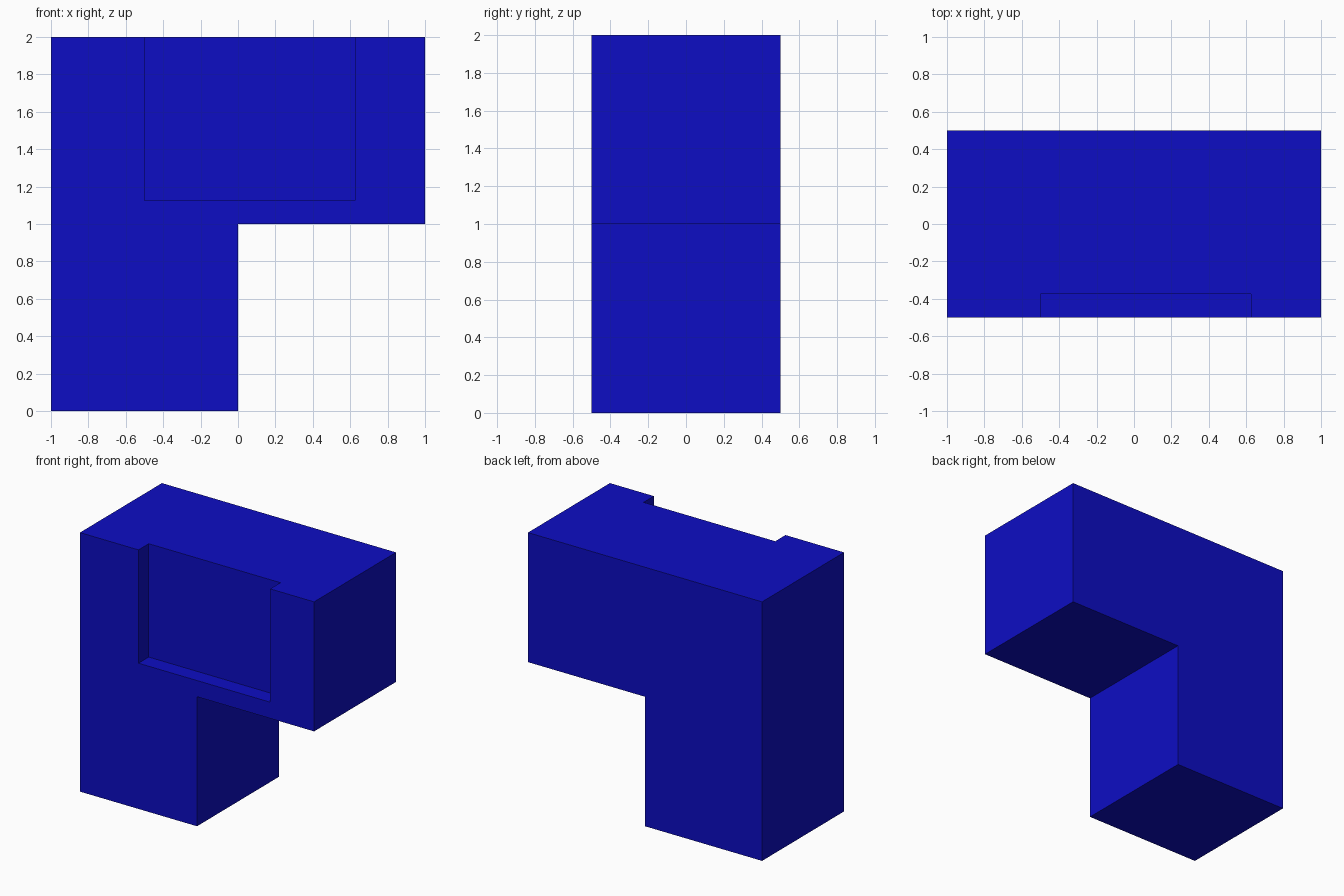
import bpy
import bmesh

cube = bpy.data.objects.get("Cube")
if cube:
    bpy.data.objects.remove(cube, do_unlink=True)

# Single flat colour
blue = bpy.data.materials.new("deep blue")
blue.use_nodes = True
colour = (0.004, 0.004, 0.55, 1.0)
blue.diffuse_color = colour
blue.node_tree.nodes["Principled BSDF"].inputs["Base Color"].default_value = colour


def prism(name, profile, y0, y1):
    """Extrude an (x, z) outline from y0 to y1."""
    bm = bmesh.new()
    face = bm.faces.new([bm.verts.new((x, y0, z)) for x, z in profile])
    ext = bmesh.ops.extrude_face_region(bm, geom=[face])
    verts = [v for v in ext["geom"] if isinstance(v, bmesh.types.BMVert)]
    bmesh.ops.translate(bm, verts=verts, vec=(0, y1 - y0, 0))
    bmesh.ops.recalc_face_normals(bm, faces=bm.faces)
    mesh = bpy.data.meshes.new(name)
    bm.to_mesh(mesh)
    bm.free()
    mesh.materials.append(blue)
    obj = bpy.data.objects.new(name, mesh)
    bpy.context.collection.objects.link(obj)
    return obj


# L-shaped block: a leg on the right side and an overhanging top
body = prism("angled_block",
             [(-1, 0), (0, 0), (0, 1), (1, 1), (1, 2), (-1, 2)], -0.5, 0.5)

# Shallow recess in the front, open at the top
cutter = prism("recess_cutter",
               [(-0.5, 1.125), (0.625, 1.125), (0.625, 2.2), (-0.5, 2.2)],
               -0.7, -0.375)
cutter.hide_render = True

cut = body.modifiers.new("recess", 'BOOLEAN')
cut.operation = 'DIFFERENCE'
cut.solver = 'EXACT'
cut.object = cutter
bpy.context.view_layer.objects.active = body
bpy.ops.object.modifier_apply(modifier=cut.name)
bpy.data.objects.remove(cutter, do_unlink=True)
